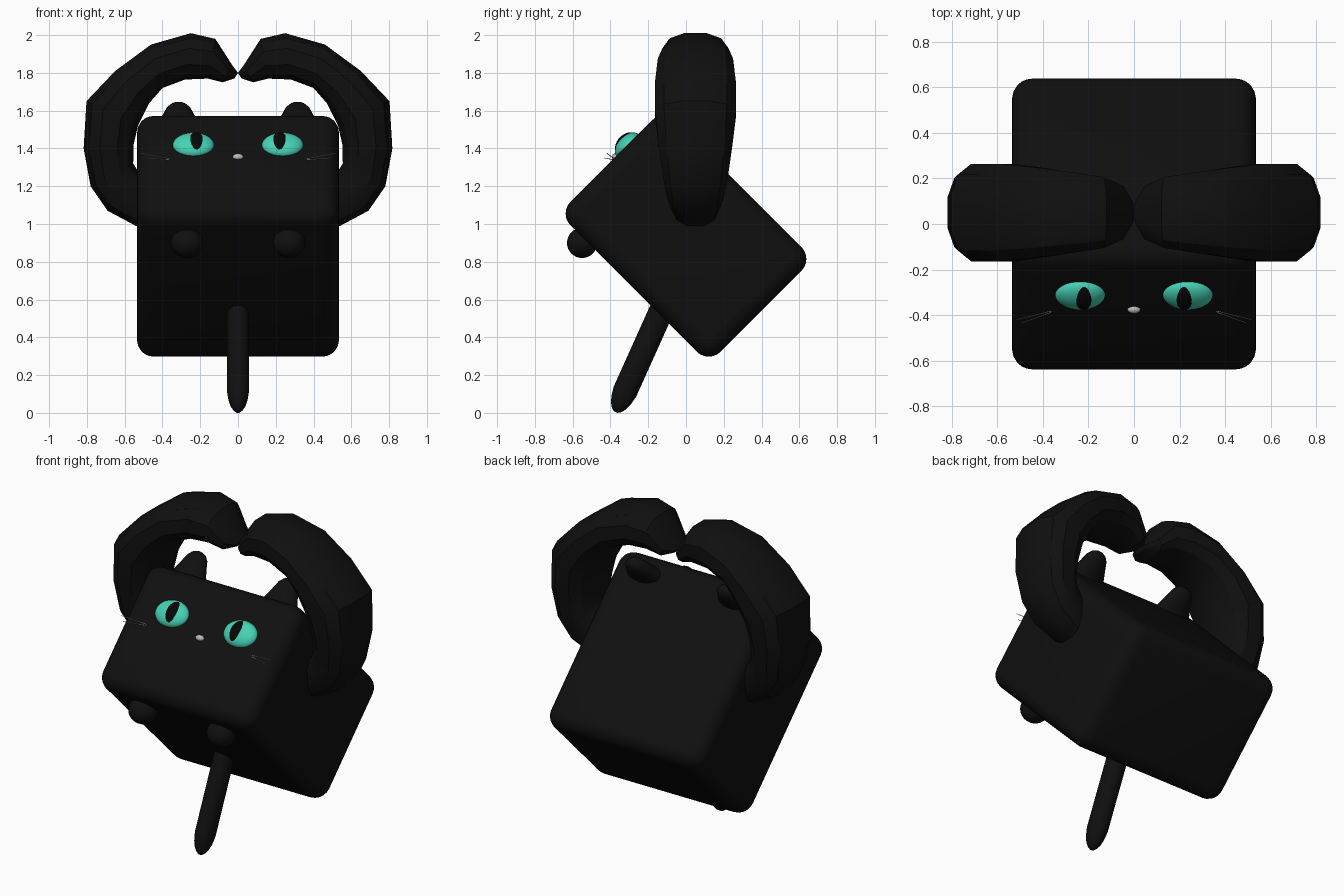
import bpy, bmesh, math
from mathutils import Matrix, Vector

if "Cube" in bpy.data.objects:
    bpy.data.objects.remove(bpy.data.objects["Cube"])


def material(name, rgb):
    m = bpy.data.materials.new(name)
    m.diffuse_color = (*rgb, 1)
    m.use_nodes = True
    m.node_tree.nodes["Principled BSDF"].inputs["Base Color"].default_value = m.diffuse_color
    return m


BLACK = material("black_fur", (0.005, 0.005, 0.005))
PUPIL = material("pupil_black", (0.002, 0.002, 0.002))
TEAL = material("eye_teal", (0.06, 0.64, 0.46))
GREY = material("nose_grey", (0.5, 0.5, 0.5))
WHITE = material("whisker_grey", (0.55, 0.55, 0.55))

# Tilted frame of the body: local -y is the face, local +z the crown
FRAME = Matrix.Translation((0, 0, 0.935)) @ Matrix.Rotation(math.radians(-45), 4, 'X')


def finish(name, bm, mat, angle=40):
    bmesh.ops.recalc_face_normals(bm, faces=bm.faces[:])
    me = bpy.data.meshes.new(name)
    bm.to_mesh(me)
    bm.free()
    me.materials.append(mat)
    ob = bpy.data.objects.new(name, me)
    bpy.context.collection.objects.link(ob)
    bpy.ops.object.select_all(action='DESELECT')
    ob.select_set(True)
    bpy.context.view_layer.objects.active = ob
    bpy.ops.object.shade_smooth_by_angle(angle=math.radians(angle))
    return ob


def ellipsoid(name, loc, radii, mat, frame=FRAME, segs=32):
    bm = bmesh.new()
    bmesh.ops.create_uvsphere(
        bm, u_segments=segs, v_segments=segs // 2, radius=1,
        matrix=frame @ Matrix.Translation(loc) @ Matrix.Diagonal((*radii, 1)))
    return finish(name, bm, mat)


def loft(name, rings, mat, angle=40):
    """Skin a list of equal-sized point rings and cap both ends."""
    bm = bmesh.new()
    loops = [[bm.verts.new(p) for p in ring] for ring in rings]
    n = len(loops[0])
    for a, b in zip(loops, loops[1:]):
        for i in range(n):
            j = (i + 1) % n
            bm.faces.new((a[i], a[j], b[j], b[i]))
    bm.faces.new(loops[0])
    bm.faces.new(loops[-1])
    return finish(name, bm, mat, angle)


def ring(c, u, v, n, power=1.0):
    """Super-ellipse ring around c, spanned by u and v."""
    out = []
    for k in range(n):
        a = 2 * math.pi * (k + 0.5) / n
        cu, sv = math.cos(a), math.sin(a)
        out.append(c + u * math.copysign(abs(cu) ** power, cu)
                   + v * math.copysign(abs(sv) ** power, sv))
    return out


# Body: rounded block
bm = bmesh.new()
bmesh.ops.create_cube(bm, size=2, matrix=Matrix.Diagonal((0.535, 0.562, 0.392, 1)))
bmesh.ops.bevel(bm, geom=bm.edges[:], offset=0.09, segments=6, profile=0.5, affect='EDGES')
bm.transform(FRAME)
finish("body", bm, BLACK)

# Arm sections: outer x, z, inner x, z, half depth
ARM = [(0.45, 0.97, 0.45, 1.22, 0.11), (0.54, 0.99, 0.50, 1.26, 0.13),
       (0.69, 1.07, 0.53, 1.28, 0.155), (0.78, 1.20, 0.555, 1.32, 0.175),
       (0.817, 1.40, 0.553, 1.42, 0.20), (0.802, 1.65, 0.53, 1.52, 0.22),
       (0.65, 1.81, 0.47, 1.64, 0.22), (0.46, 1.95, 0.40, 1.72, 0.205),
       (0.25, 2.01, 0.28, 1.765, 0.18), (0.12, 1.98, 0.16, 1.77, 0.16),
       (0.03, 1.84, 0.08, 1.75, 0.12), (0.0, 1.80, 0.02, 1.77, 0.05)]

for side, s in (("left", -1), ("right", 1)):
    # Arm arching over the head
    rings = []
    for ox, oz, ix, iz, w in ARM:
        o, i = Vector((s * ox, 0.05, oz)), Vector((s * ix, 0.05, iz))
        rings.append(ring((o + i) / 2, (o - i) / 2 * 1.03, Vector((0, w, 0)), 12, 0.8))
    loft(side + "_arm", rings, BLACK, 30)

    # Ear: flattened rounded cone leaning back along the crown
    ear = [(0.33, 0.135, 0.065), (0.40, 0.11, 0.06), (0.46, 0.085, 0.052),
           (0.51, 0.066, 0.044), (0.535, 0.045, 0.032), (0.548, 0.018, 0.014)]
    loft(side + "_ear",
         [ring(FRAME @ Vector((s * 0.315, -0.44, h)), Vector((rx, 0, 0)),
               FRAME.to_3x3() @ Vector((0, ry, 0)), 20) for h, rx, ry in ear], BLACK)

    # Eye and pupil
    ellipsoid(side + "_eye", (s * 0.236, -0.56, 0.122), (0.11, 0.047, 0.082), TEAL)
    ellipsoid(side + "_pupil", (s * 0.222, -0.562, 0.124), (0.05, 0.056, 0.074), PUPIL)

    # Foot
    ellipsoid(side + "_foot", (s * 0.27, -0.55, 0.9), (0.085, 0.08, 0.08), BLACK, Matrix())

    # Whiskers: two thin rods
    for k, (x, y, z) in enumerate(((0.515, -0.419, 1.375), (0.49, -0.433, 1.35))):
        a = Vector((s * 0.315, -0.37, 1.337))
        b = Vector((s * x, y, z))
        u = Vector((0, 1, 0)) * 0.003
        v = Vector((0, 0, 1)) * 0.003
        loft(f"{side}_whisker_{k + 1}", [ring(a, u, v, 4), ring(b, u * 0.5, v * 0.5, 4)], WHITE)

# Nose
ellipsoid("nose", (0, -0.562, 0.032), (0.029, 0.018, 0.018), GREY, segs=16)

# Tail: rounded rod leaning down and forward
axis = Vector((0, 0.41, 0.912))
tip = Vector((0, -0.372, 0.004))
across = Vector((0, 0.912, -0.41))
tail = [(0, 0.01), (0.012, 0.025), (0.035, 0.04), (0.07, 0.052), (0.12, 0.06), (0.70, 0.06)]
loft("tail", [ring(tip + axis * d, Vector((r * 0.97, 0, 0)), across * r * 1.1, 20)
              for d, r in tail], BLACK)
